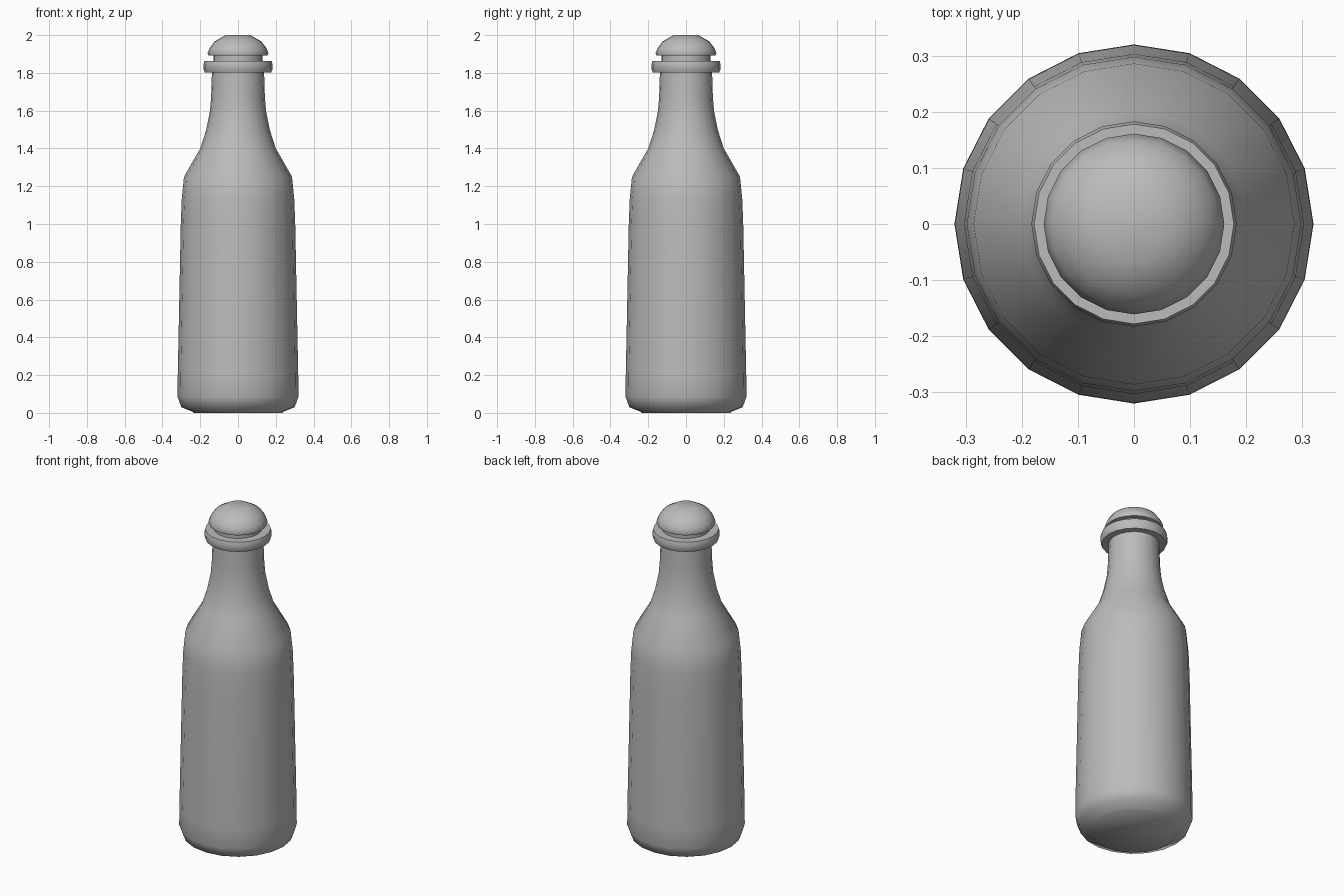
import bpy
import bmesh
import math

cube = bpy.data.objects.get("Cube")
if cube:
    bpy.data.objects.remove(cube, do_unlink=True)

SIDES = 20

grey = bpy.data.materials.new("plain grey")
grey.use_nodes = True
colour = (0.5, 0.5, 0.5, 1)
grey.diffuse_color = colour
grey.node_tree.nodes["Principled BSDF"].inputs["Base Color"].default_value = colour


def lathe(name, profile, angle=40):
    """Spin (radius, height) points, listed bottom to top, and cap both ends."""
    bm = bmesh.new()
    rings = []
    for r, z in profile:
        rings.append([bm.verts.new((r * math.cos(math.tau * i / SIDES),
                                    r * math.sin(math.tau * i / SIDES), z))
                      for i in range(SIDES)])
    for low, high in zip(rings, rings[1:]):
        for i in range(SIDES):
            j = (i + 1) % SIDES
            bm.faces.new((low[i], low[j], high[j], high[i]))
    bm.faces.new(rings[0][::-1])
    bm.faces.new(rings[-1])
    mesh = bpy.data.meshes.new(name)
    bm.to_mesh(mesh)
    bm.free()
    mesh.materials.append(grey)
    obj = bpy.data.objects.new(name, mesh)
    bpy.context.collection.objects.link(obj)
    bpy.ops.object.select_all(action="DESELECT")
    obj.select_set(True)
    bpy.context.view_layer.objects.active = obj
    bpy.ops.object.shade_smooth_by_angle(angle=math.radians(angle))
    return obj


# Body with rounded base, tapered sides, sloping shoulder and neck
lathe("bottle_body", [(0.235, 0), (0.24, 0.006), (0.3, 0.03), (0.32, 0.085),
                      (0.319, 0.2), (0.303, 1.0), (0.298, 1.13), (0.286, 1.25),
                      (0.2, 1.4), (0.168, 1.5), (0.148, 1.6), (0.142, 1.68),
                      (0.138, 1.81)], 60)

# Raised lip around the mouth
lathe("mouth_ring", [(0.13, 1.803), (0.176, 1.803), (0.183, 1.82),
                     (0.183, 1.845), (0.178, 1.862), (0.13, 1.862)])

# Stopper stem in the gap below the cap
lathe("stopper_stem", [(0.13, 1.85), (0.13, 1.9)])

# Domed cap
lathe("domed_cap", [(0.13, 1.893), (0.157, 1.893), (0.161, 1.905),
                    (0.15, 1.932), (0.125, 1.966), (0.065, 2.0)], 60)
